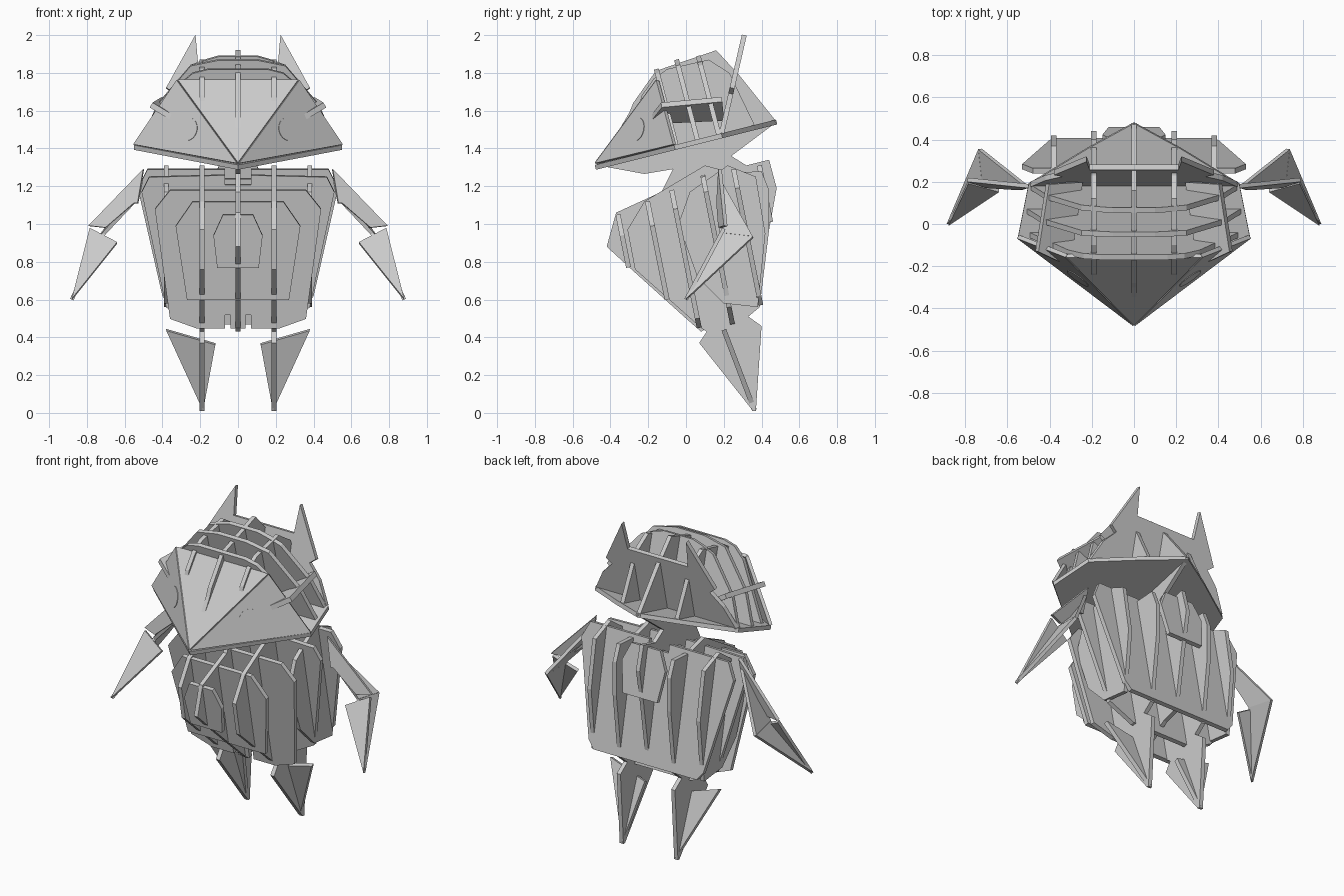
import bpy, bmesh
from mathutils import Vector

T = 0.026  # sheet thickness


def plate(name, pts, t=T):
    """Flat sheet: extrude a 3D polygon symmetrically about its own plane."""
    pts = [Vector(p) for p in pts]
    n = Vector((0, 0, 0))
    for a, b in zip(pts, pts[1:] + pts[:1]):
        n += a.cross(b)
    n = n.normalized() * (t / 2)
    bm = bmesh.new()
    lo = [bm.verts.new(p - n) for p in pts]
    hi = [bm.verts.new(p + n) for p in pts]
    bm.faces.new(lo[::-1])
    bm.faces.new(hi)
    k = len(pts)
    for i in range(k):
        j = (i + 1) % k
        bm.faces.new((lo[i], lo[j], hi[j], hi[i]))
    bmesh.ops.recalc_face_normals(bm, faces=bm.faces)
    me = bpy.data.meshes.new(name)
    bm.to_mesh(me)
    bm.free()
    ob = bpy.data.objects.new(name, me)
    bpy.context.collection.objects.link(ob)
    return ob


def long_rib(name, x, yz):
    """Lengthwise rib standing in a plane of constant x."""
    plate(name, [(x, y, z) for y, z in yz])


def cross_rib(name, half, y0, z0, slope):
    """Leaning crosswise rib: half outline (x, z) is mirrored in x."""
    full = half + [(-x, z) for x, z in reversed(half) if x > 0]
    plate(name, [(x, y0 + slope * (z - z0), z) for x, z in full])


def pair(name, pts, t=T):
    for side, s in (("right", 1), ("left", -1)):
        plate(f"{name}_{side}", [(s * x, y, z) for x, y, z in pts], t)


# Centre rib: skull, neck and belly in one sheet
long_rib("centre_rib", 0, [
    (-0.465, 1.31), (-0.30, 1.59), (-0.28, 1.64), (-0.16, 1.81), (0.16, 1.92),
    (0.28, 1.79), (0.48, 1.54), (0.24, 1.36), (0.32, 1.31), (0.44, 1.34),
    (0.48, 1.19), (0.44, 0.97), (0.38, 0.58), (0.28, 0.55), (0.08, 0.43),
    (0.0, 0.50), (-0.30, 0.77), (-0.42, 0.88), (-0.37, 1.06), (-0.13, 1.17),
    (-0.07, 1.29), (-0.22, 1.265)])

# Lengthwise ribs of body, legs and head
inner = [(0.10, 1.31), (-0.22, 1.12), (-0.31, 0.97), (-0.27, 0.76),
         (0.08, 0.45), (0.11, 0.43), (0.07, 0.37), (0.355, 0.01),
         (0.37, 0.01), (0.40, 0.46), (0.33, 0.51), (0.39, 0.56),
         (0.44, 0.97), (0.44, 1.18), (0.40, 1.28), (0.25, 1.27)]
outer = [(0.22, 1.31), (0.02, 1.17), (-0.04, 1.0), (0.06, 0.72),
         (0.20, 0.58), (0.38, 0.56), (0.42, 0.95), (0.37, 1.25)]
skull = [(-0.235, 1.68), (-0.17, 1.77), (-0.10, 1.82), (0.12, 1.87),
         (0.23, 1.80), (0.37, 1.51), (-0.29, 1.34), (-0.28, 1.5)]
for side, s in (("right", 1), ("left", -1)):
    long_rib("inner_body_rib_" + side, s * 0.19, inner)
    long_rib("outer_body_rib_" + side, s * 0.38, outer)
    long_rib("skull_rib_" + side, s * 0.19, skull)

# Crosswise body ribs, front to back: (y at z = 1, half outline)
body = [
    (-0.35, [(0.08, 1.05), (0.13, 0.94), (0.11, 0.77)]),
    (-0.18, [(0.24, 1.12), (0.33, 0.99), (0.27, 0.60)]),
    (-0.04, [(0.07, 1.18), (0.36, 1.18), (0.44, 1.08), (0.36, 0.50), (0.22, 0.45),
             (0.07, 0.45), (0.07, 0.52), (0.04, 0.52), (0.04, 0.45)]),
    (0.14, [(0.07, 1.21), (0.07, 1.26), (0.47, 1.25), (0.51, 1.17),
            (0.38, 0.56), (0.22, 0.47)]),
    (0.31, [(0.07, 1.24), (0.07, 1.29), (0.48, 1.29), (0.53, 1.19),
            (0.40, 0.62), (0.36, 0.57)]),
    (0.45, [(0.10, 1.31), (0.15, 1.20), (0.12, 1.01)]),
]
for i, (y0, half) in enumerate(body):
    cross_rib(f"body_cross_rib_{i + 1}", half, y0, 1.0, -0.2)

# Crosswise skull ribs
head = [
    (-0.10, [(0.16, 1.82), (0.24, 1.80), (0.31, 1.74), (0.50, 1.41)]),
    (0.02, [(0.10, 1.87), (0.25, 1.84), (0.43, 1.63), (0.51, 1.44)]),
    (0.14, [(0.10, 1.89), (0.17, 1.87), (0.25, 1.84), (0.42, 1.64), (0.49, 1.47)]),
]
for i, (y0, half) in enumerate(head):
    cross_rib(f"skull_cross_rib_{i + 1}", half, y0, 1.6, -0.26)

# Rear skull sheet carrying both ears
cross_rib("ear_sheet", [(0.21, 1.83), (0.225, 2.0), (0.38, 1.72), (0.34, 1.69),
                        (0.42, 1.61), (0.49, 1.48)], 0.235, 1.68, 0.23)

# Sloping head base
base = [(0, -0.48), (0.55, -0.06), (0.50, 0.19), (0.22, 0.36), (0, 0.48),
        (-0.22, 0.36), (-0.50, 0.19), (-0.55, -0.06)]
plate("head_base", [(x, y, 1.30 + 0.25 * (y + 0.48)) for x, y in base])

# Face: forehead, cheeks, eyes
brow, tip, jaw = (0.32, -0.15, 1.76), (0, -0.475, 1.32), (0.55, -0.06, 1.42)
plate("forehead", [brow, tip, (-0.32, -0.15, 1.76)], 0.02)
pair("cheek", [brow, tip, jaw], 0.02)
normal = (Vector(jaw) - Vector(tip)).cross(Vector(brow) - Vector(tip)).normalized()
for side, s in (("right", 1), ("left", -1)):
    n = Vector((s * normal.x, normal.y, normal.z))
    bpy.ops.mesh.primitive_cylinder_add(
        vertices=32, radius=0.062, depth=0.026, location=(s * 0.26, -0.25, 1.5),
        rotation=n.to_track_quat('Z', 'Y').to_euler())
    bpy.context.object.name = "eye_" + side

# Slanted sheet along each side of the head
pair("temple_sheet", [(0.31, -0.20, 1.54), (0.46, -0.13, 1.63),
                      (0.41, 0.19, 1.66), (0.25, 0.20, 1.56)], 0.03)

# Wings: crossed sheets for the upper and lower halves
S, I = (0.50, 0.18, 1.29), (0.53, 0.17, 1.11)
E, F = (0.79, 0.21, 0.99), (0.64, 0.17, 0.93)
tip, B, G = (0.88, 0.0, 0.60), (0.73, 0.355, 0.93), (0.71, 0.18, 0.95)
pair("upper_wing", [S, E, (0.70, 0.18, 0.98), (0.55, 0.17, 1.11), I], 0.02)
pair("upper_wing_fin", [(0.51, 0.18, 1.24), B, G, (0.53, 0.17, 1.14)], 0.02)
pair("lower_wing", [(0.785, 0.20, 0.975), tip, (0.64, 0.16, 0.90)], 0.02)
pair("lower_wing_fin", [G, B, tip], 0.02)

# Cross sheets of the feet
pair("foot_cross_sheet", [(x, 0.36 - 0.38 * (z - 0.02), z) for x, z in
                          ((0.38, 0.44), (0.12, 0.365), (0.185, 0.015))])
